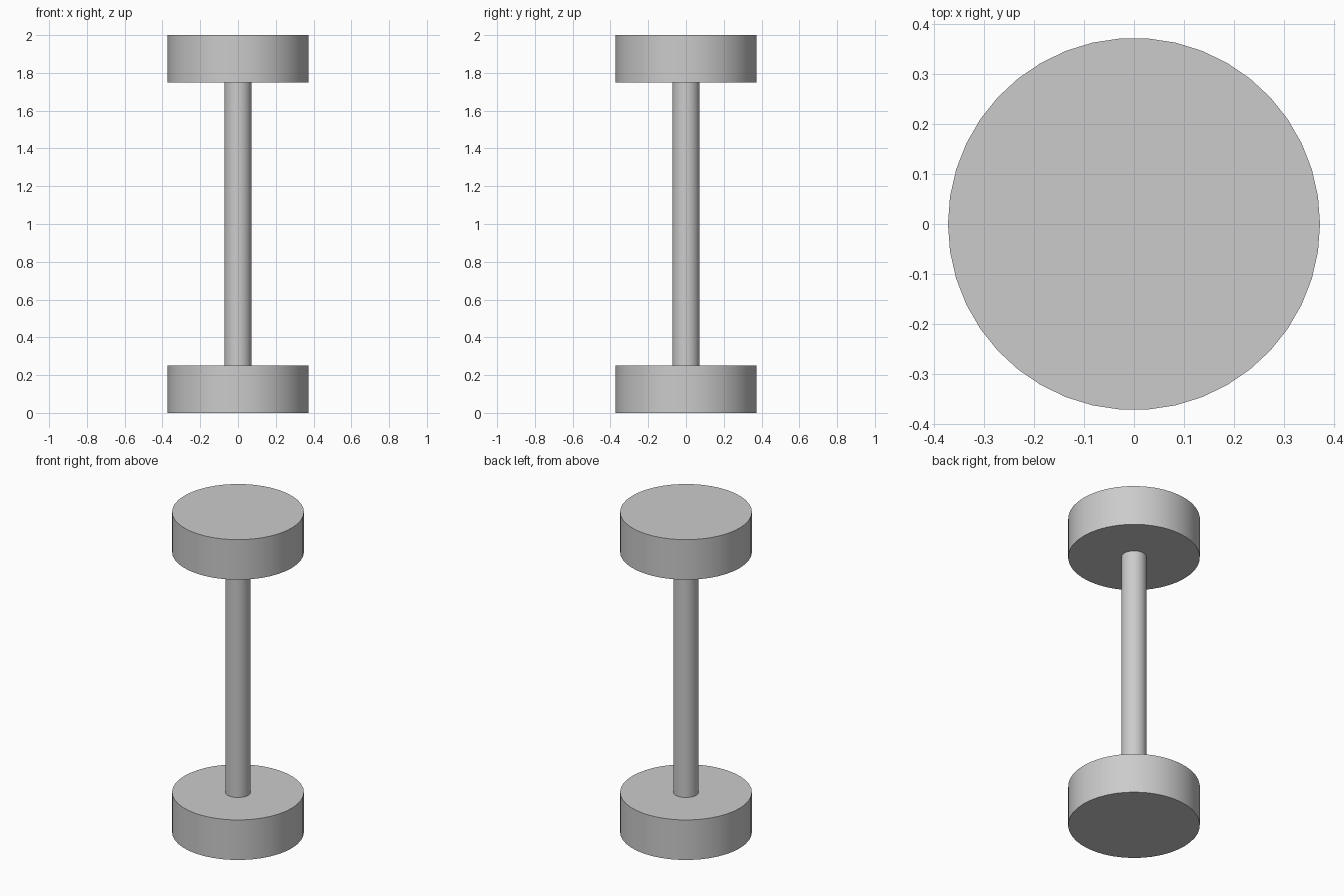
import bpy
import math

cube = bpy.data.objects.get("Cube")
if cube:
    bpy.data.objects.remove(cube, do_unlink=True)

SIDES = 42
DISC_RADIUS = 0.373
DISC_HEIGHT = 0.25
ROD_RADIUS = 0.072
TOTAL_HEIGHT = 2.0

# Single plain grey
grey = bpy.data.materials.new("light_grey")
grey.use_nodes = True
colour = (0.6, 0.6, 0.6, 1)
grey.diffuse_color = colour
grey.node_tree.nodes["Principled BSDF"].inputs["Base Color"].default_value = colour


def cylinder(name, radius, bottom, top):
    bpy.ops.mesh.primitive_cylinder_add(
        vertices=SIDES, radius=radius, depth=top - bottom,
        location=(0, 0, (bottom + top) / 2), rotation=(0, 0, math.pi / 2))
    part = bpy.context.object
    part.name = name
    part.data.materials.append(grey)
    bpy.ops.object.shade_smooth_by_angle(angle=math.radians(30))
    return part


# Two end discs joined by a slim rod
cylinder("bottom_disc", DISC_RADIUS, 0, DISC_HEIGHT)
cylinder("rod", ROD_RADIUS, DISC_HEIGHT, TOTAL_HEIGHT - DISC_HEIGHT)
cylinder("top_disc", DISC_RADIUS, TOTAL_HEIGHT - DISC_HEIGHT, TOTAL_HEIGHT)
